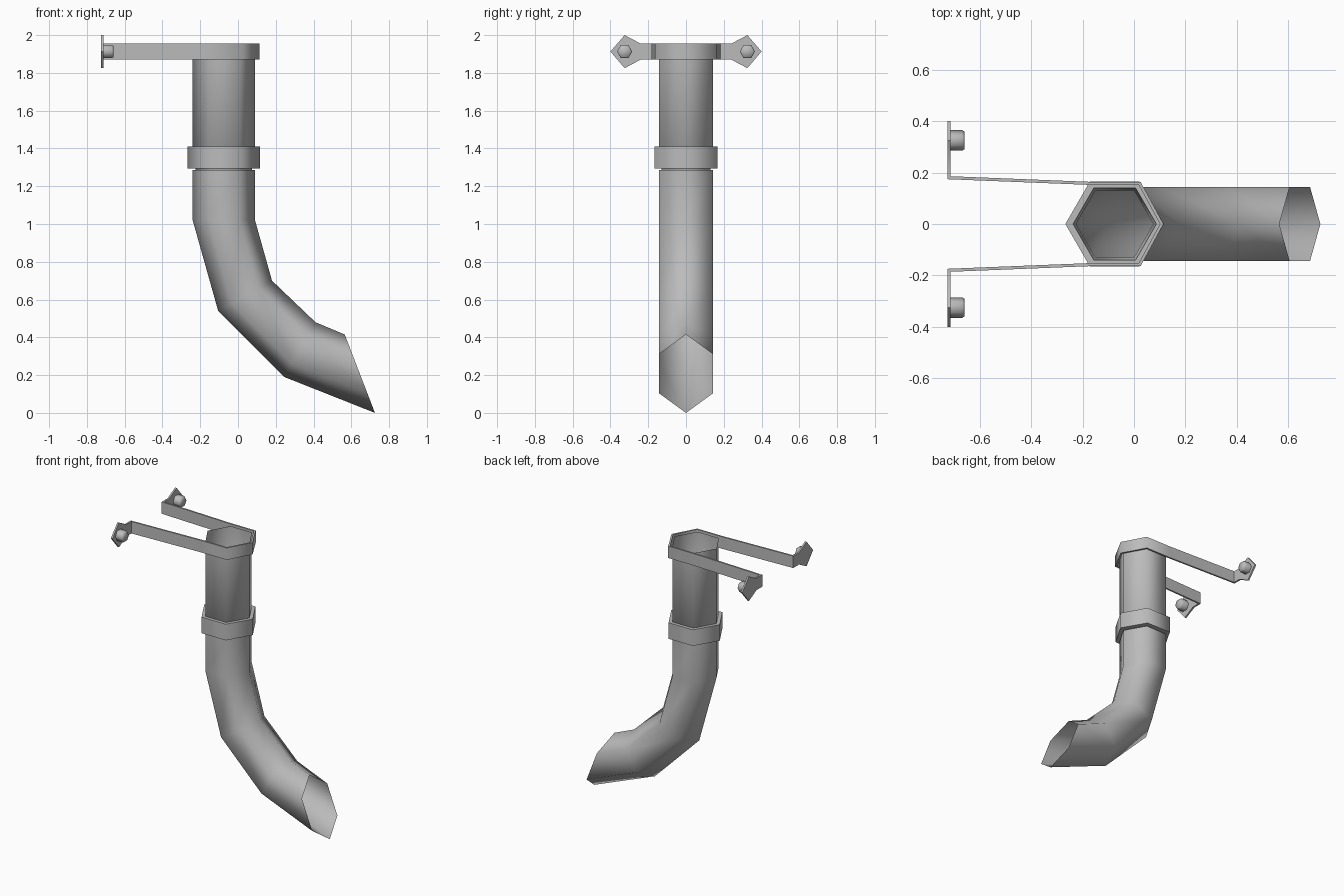
import bpy
import bmesh
import math
from mathutils import Vector

if "Cube" in bpy.data.objects:
    bpy.data.objects.remove(bpy.data.objects["Cube"], do_unlink=True)

metal = bpy.data.materials.new("grey_metal")
metal.use_nodes = True
colour = (0.5, 0.5, 0.5, 1)
metal.diffuse_color = colour
metal.node_tree.nodes["Principled BSDF"].inputs["Base Color"].default_value = colour

CENTRE, RADIUS = -0.075, 0.165
STRAP_LOW, STRAP_HIGH = 1.87, 1.955


def finish(name, bm, thickness=0):
    bmesh.ops.recalc_face_normals(bm, faces=bm.faces)
    mesh = bpy.data.meshes.new(name)
    bm.to_mesh(mesh)
    bm.free()
    mesh.materials.append(metal)
    obj = bpy.data.objects.new(name, mesh)
    bpy.context.collection.objects.link(obj)
    bpy.ops.object.select_all(action='DESELECT')
    obj.select_set(True)
    bpy.context.view_layer.objects.active = obj
    if thickness:
        mod = obj.modifiers.new("Thickness", 'SOLIDIFY')
        mod.thickness = thickness
        mod.offset = 0
        mod.use_even_offset = True
        bpy.ops.object.modifier_apply(modifier=mod.name)
    bpy.ops.object.shade_smooth_by_angle(angle=math.radians(65))
    return obj


def hex_ring(bm, outer, inner, half_width):
    """Hexagon whose two points lie at outer and inner in the xz plane."""
    a, b = (Vector((p[0], 0, p[1])) for p in (outer, inner))
    corners = ((0, 0), (.25, 1), (.75, 1), (1, 0), (.75, -1), (.25, -1))
    return [bm.verts.new(a.lerp(b, t) + Vector((0, s * half_width, 0)))
            for t, s in corners]


def loft(bm, rings):
    for r, s in zip(rings, rings[1:]):
        for i in range(len(r)):
            j = (i + 1) % len(r)
            bm.faces.new((r[i], r[j], s[j], s[i]))


def level_ring(bm, z, radius):
    return hex_ring(bm, (CENTRE - radius, z), (CENTRE + radius, z), radius * 0.866)


# Upper pipe, open at the top, with a narrow neck below the collar
bm = bmesh.new()
loft(bm, [level_ring(bm, z, r) for z, r in
          ((1.945, RADIUS), (1.31, RADIUS), (1.3, 0.15), (1.28, 0.15))])
finish("upper_pipe", bm)

# Bent lower pipe with a slanted open outlet
bends = [((-0.24, 1.287), (0.09, 1.287)), ((-0.24, 1.02), (0.09, 1.02)),
         ((-0.105, 0.54), (0.18, 0.70)), ((0.245, 0.19), (0.41, 0.48)),
         ((0.725, 0), (0.565, 0.415))]
bm = bmesh.new()
loft(bm, [hex_ring(bm, a, b, 0.143) for a, b in bends])
finish("lower_pipe", bm)

# Collar around the joint
bm = bmesh.new()
rings = [level_ring(bm, z, r) for z, r in
         ((1.295, 0.152), (1.295, 0.192), (1.41, 0.192), (1.41, 0.162))]
loft(bm, rings + rings[:1])
finish("collar", bm)

# Wall strap: a bent ribbon ending in a pointed tab on each side
bm = bmesh.new()
half = [(-0.719, 0.24), (-0.719, 0.18), (-0.17, 0.158), (0.022, 0.158)]
path = half + [(0.108, 0)] + [(x, -y) for x, y in reversed(half)]
columns = [[bm.verts.new((x, y, z)) for z in (STRAP_LOW, STRAP_HIGH)] for x, y in path]
for c, d in zip(columns, columns[1:]):
    bm.faces.new((c[0], d[0], d[1], c[1]))
for side, column in ((1, columns[0]), (-1, columns[-1])):
    tab = [bm.verts.new((-0.719, side * y, z))
           for y, z in ((0.325, 2), (0.4, 1.913), (0.325, 1.825))]
    bm.faces.new([column[0], column[1]] + tab)
finish("wall_strap", bm, 0.012)

# Hexagonal bolts with a chamfered head
for side, name in ((1, "back_bolt"), (-1, "front_bolt")):
    bm = bmesh.new()
    rings = []
    for x, r in ((-0.716, 0.04), (-0.668, 0.04), (-0.659, 0.034)):
        rings.append([bm.verts.new((x, side * 0.325 + r * math.cos(i * math.pi / 3),
                                    1.913 + r * math.sin(i * math.pi / 3)))
                      for i in range(6)])
    loft(bm, rings)
    bm.faces.new(rings[0])
    bm.faces.new(rings[-1])
    finish(name, bm)
